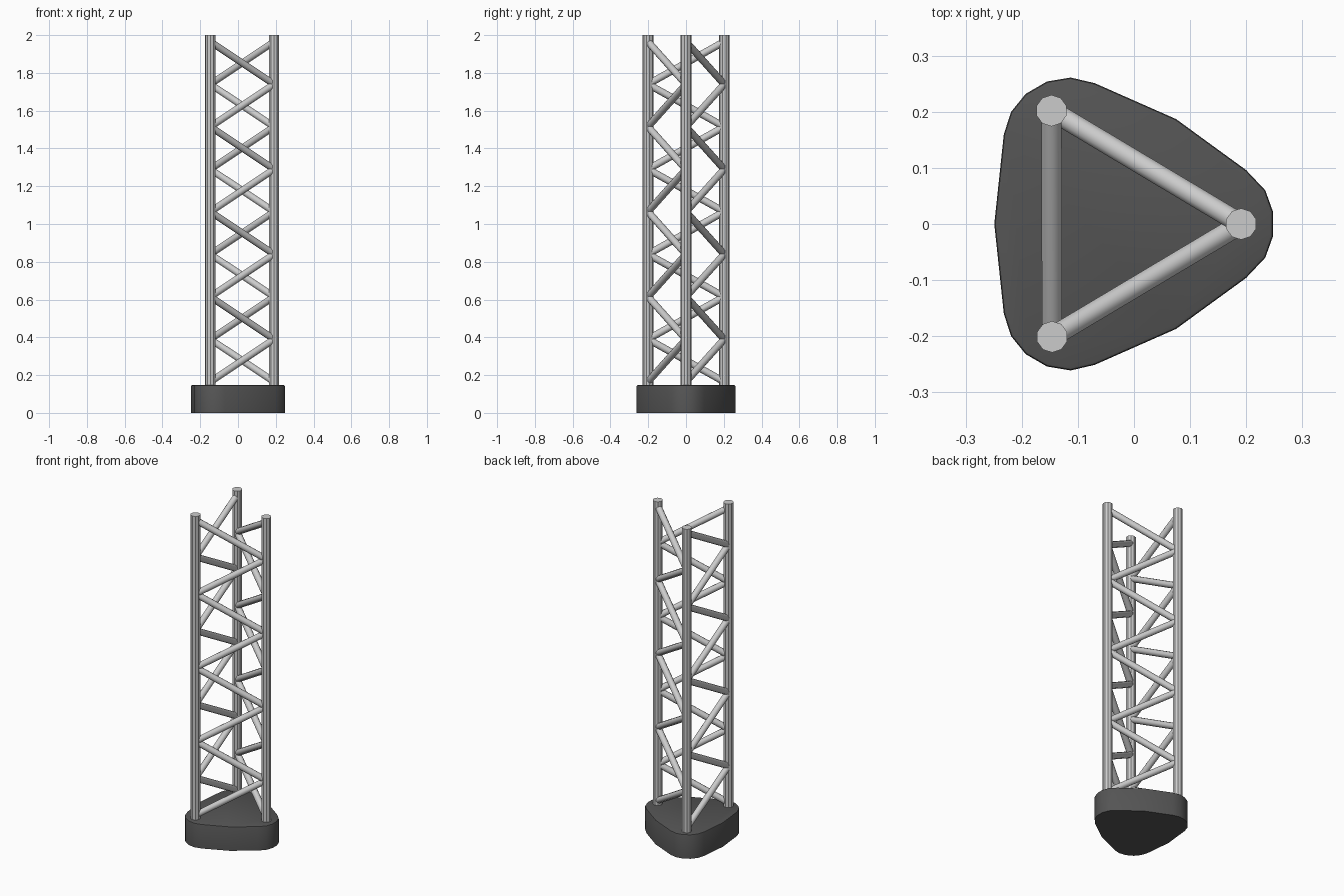
import bpy, bmesh, math
from mathutils import Vector

if "Cube" in bpy.data.objects:
    bpy.data.objects.remove(bpy.data.objects["Cube"])


def rod(name, a, b, radius, sides, smooth):
    a, b = Vector(a), Vector(b)
    d = b - a
    bpy.ops.mesh.primitive_cylinder_add(vertices=sides, radius=radius, depth=d.length)
    ob = bpy.context.object
    ob.name = name
    ob.data.transform(d.to_track_quat('Z', 'Y').to_matrix().to_4x4())
    ob.location = (a + b) / 2
    if smooth:
        bpy.ops.object.shade_smooth_by_angle(angle=math.radians(50))
    return ob


# Base: rounded triangular slab, half outline mirrored across y = 0
half = [(0.248, 0.021), (0.234, 0.06), (0.2, 0.096), (0.075, 0.187), (-0.07, 0.251),
        (-0.113, 0.261), (-0.155, 0.254), (-0.193, 0.232), (-0.219, 0.2), (-0.232, 0.16)]
outline = half + [(-0.249, 0)] + [(x, -y) for x, y in reversed(half)]
bm = bmesh.new()
bottom = bm.faces.new([bm.verts.new((x, y, 0)) for x, y in outline])
ext = bmesh.ops.extrude_face_region(bm, geom=[bottom], use_keep_orig=True)
top = [v for v in ext['geom'] if isinstance(v, bmesh.types.BMVert)]
bmesh.ops.translate(bm, verts=top, vec=(0, 0, 0.147))
bmesh.ops.recalc_face_normals(bm, faces=bm.faces)
rim = [e for e in bm.edges if all(v.co.z > 0.1 for v in e.verts)]
bmesh.ops.bevel(bm, geom=rim, offset=0.006, segments=2, profile=0.5, affect='EDGES')
mesh = bpy.data.meshes.new("base")
bm.to_mesh(mesh)
bm.free()
base = bpy.data.objects.new("base", mesh)
bpy.context.collection.objects.link(base)
dark = bpy.data.materials.new("dark_grey")
dark.diffuse_color = (0.09, 0.09, 0.09, 1)
dark.use_nodes = True
dark.node_tree.nodes["Principled BSDF"].inputs["Base Color"].default_value = dark.diffuse_color
mesh.materials.append(dark)
bpy.context.view_layer.objects.active = base
bpy.ops.object.select_all(action='DESELECT')
base.select_set(True)
bpy.ops.object.shade_smooth_by_angle(angle=math.radians(35))

# Three upright posts
posts = [(-0.146, -0.201), (0.191, 0.0), (-0.147, 0.202)]
for i, (x, y) in enumerate(posts):
    rod(f"post_{i + 1}", (x, y, 0.1), (x, y, 2.0), 0.028, 10, False)

# Zigzag braces: each side starts high on its first post and ends low on it
Z_TOP, STEP, COUNT = 1.965, 0.225, 8
for i in range(3):
    pair = (posts[i], posts[(i + 1) % 3])
    for k in range(COUNT):
        a, b = pair[k % 2], pair[(k + 1) % 2]
        rod(f"brace_side{i + 1}_{k + 1}", (*a, Z_TOP - k * STEP),
            (*b, Z_TOP - (k + 1) * STEP), 0.019, 10, True)
